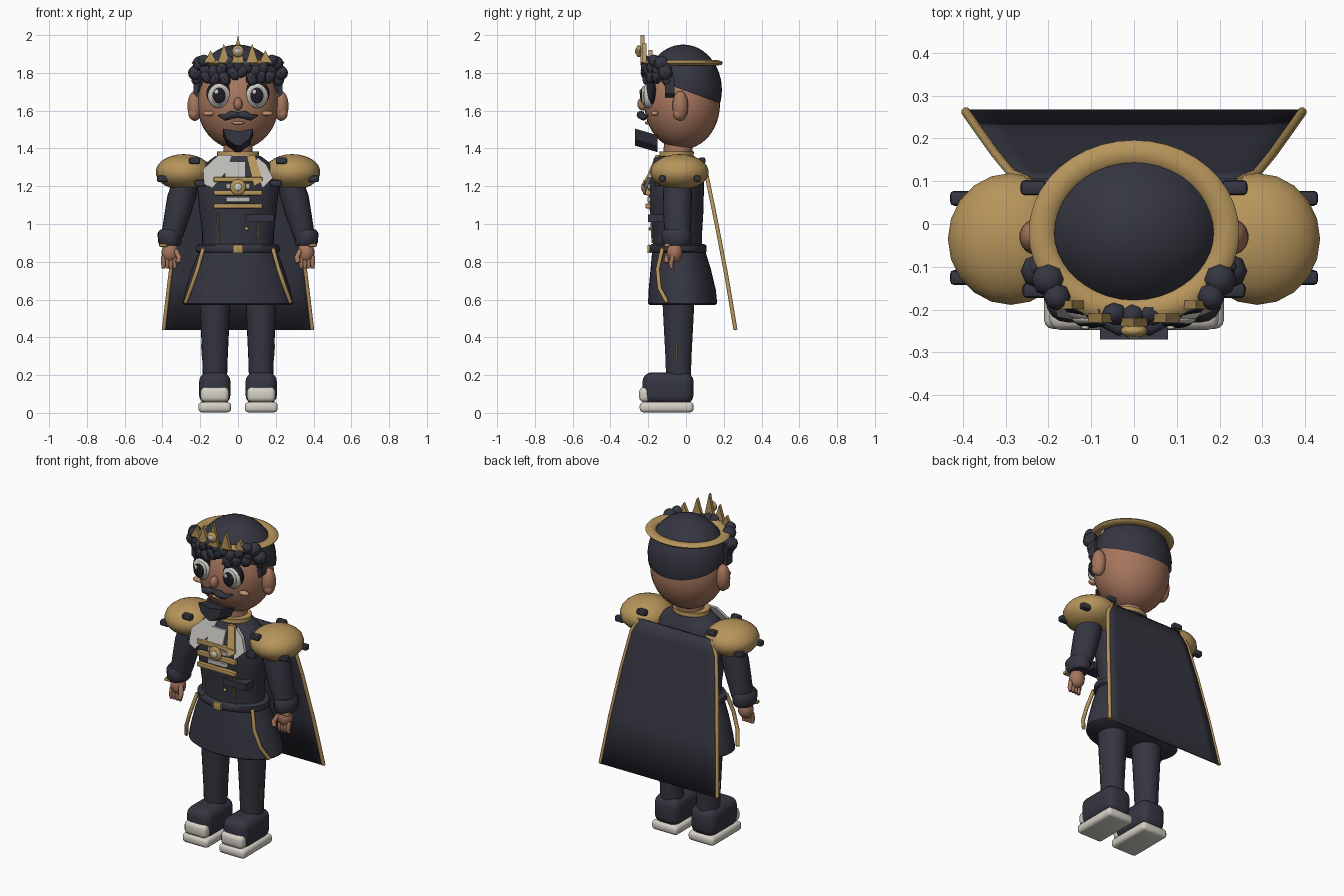
import bpy, bmesh, math, random
from mathutils import Vector, Matrix

random.seed(4)
cube = bpy.data.objects.get("Cube")
if cube:
    bpy.data.objects.remove(cube, do_unlink=True)


def material(name, rgb):
    m = bpy.data.materials.new(name)
    m.use_nodes = True
    m.diffuse_color = (*rgb, 1)
    m.node_tree.nodes["Principled BSDF"].inputs["Base Color"].default_value = (*rgb, 1)
    return m


NAVY = material("navy cloth", (.036, .036, .053))
GOLD = material("gold", (.47, .30, .105))
SKIN = material("brown skin", (.38, .18, .11))
BLUSH = material("cheek blush", (.50, .27, .16))
WHITE = material("off white", (.66, .63, .56))
GREY = material("light grey", (.50, .49, .47))
BLACK = material("near black", (.012, .012, .017))


def finish(name, bm, mat, angle=40):
    bmesh.ops.recalc_face_normals(bm, faces=bm.faces)
    me = bpy.data.meshes.new(name)
    bm.to_mesh(me)
    bm.free()
    ob = bpy.data.objects.new(name, me)
    bpy.context.collection.objects.link(ob)
    me.materials.append(mat)
    bpy.ops.object.select_all(action='DESELECT')
    ob.select_set(True)
    bpy.context.view_layer.objects.active = ob
    bpy.ops.object.shade_smooth_by_angle(angle=math.radians(angle))
    return ob


def ball(name, loc, size, mat, seg=20, rot=None, cut=None):
    bm = bmesh.new()
    bmesh.ops.create_uvsphere(bm, u_segments=seg, v_segments=max(6, seg * 2 // 3), radius=1)
    r = rot.to_4x4() if rot else Matrix()
    bm.transform(Matrix.Translation(loc) @ r @ Matrix.Diagonal((*size, 1)))
    if cut:
        bmesh.ops.bisect_plane(bm, geom=bm.verts[:] + bm.edges[:] + bm.faces[:],
                               plane_co=cut[0], plane_no=cut[1], clear_inner=True)
    return finish(name, bm, mat)


def loft(name, rings, mat, n=28):
    """Stack of ellipses: (z, rx, ry, yc, xc)."""
    bm = bmesh.new()
    loops = []
    for z, rx, ry, yc, xc in rings:
        loops.append([bm.verts.new((xc + rx * math.cos(a), yc + ry * math.sin(a), z))
                      for a in (math.tau * i / n for i in range(n))])
    for a, b in zip(loops, loops[1:]):
        for i in range(n):
            bm.faces.new((a[i], a[(i + 1) % n], b[(i + 1) % n], b[i]))
    bm.faces.new(loops[0])
    bm.faces.new(loops[-1])
    return finish(name, bm, mat, 50)


def box(name, loc, dims, mat, bevel=.01, seg=3):
    bm = bmesh.new()
    bmesh.ops.create_cube(bm, size=1)
    bm.transform(Matrix.Translation(loc) @ Matrix.Diagonal((*dims, 1)))
    if bevel:
        bmesh.ops.bevel(bm, geom=bm.edges[:], offset=bevel, segments=seg, profile=.5, affect='EDGES')
    return finish(name, bm, mat)


def plate(name, pts, y, depth, mat, lean=0, shear=0):
    """Outline in x and z pushed back along y; lean tips it back with height."""
    bm = bmesh.new()
    z0 = min(p[1] for p in pts)
    front = [bm.verts.new((x, y + lean * (z - z0), z)) for x, z in pts]
    back = [bm.verts.new((x, y + depth + lean * (z - z0), z + shear)) for x, z in pts]
    bm.faces.new(front)
    bm.faces.new(back)
    for i in range(len(pts)):
        j = (i + 1) % len(pts)
        bm.faces.new((front[i], front[j], back[j], back[i]))
    return finish(name, bm, mat, 20)


def tube(name, pts, radius, mat, taper=None):
    cu = bpy.data.curves.new(name, 'CURVE')
    cu.dimensions = '3D'
    cu.bevel_depth, cu.bevel_resolution, cu.use_fill_caps = radius, 2, True
    sp = cu.splines.new('POLY')
    sp.points.add(len(pts) - 1)
    for i, p in enumerate(pts):
        sp.points[i].co = (*p, 1)
        sp.points[i].radius = taper[i] if taper else 1
    cu.materials.append(mat)
    ob = bpy.data.objects.new(name, cu)
    bpy.context.collection.objects.link(ob)
    bpy.ops.object.select_all(action='DESELECT')
    ob.select_set(True)
    bpy.context.view_layer.objects.active = ob
    bpy.ops.object.convert(target='MESH')
    bpy.ops.object.shade_smooth_by_angle(angle=math.radians(50))


def front_y(x, rx=.245, ry=.215, yc=-.02):
    return yc - ry * math.sqrt(max(0, 1 - (x / rx) ** 2))


# Head, hair cap, neck
ball("head", (0, -.02, 1.635), (.215, .2, .24), SKIN, 36)
ball("hair_cap", (0, -.015, 1.71), (.228, .205, .24), NAVY, 36,
     cut=((0, .19, 1.635), (0, .135, .37)))
loft("neck", [(1.3, .08, .08, -.045, 0), (1.45, .075, .075, -.04, 0)], SKIN)
loft("neck_collar", [(1.32, .13, .11, -.05, 0), (1.36, .11, .09, -.05, 0),
                     (1.385, .112, .092, -.05, 0)], GOLD)

# Crown band, spikes and jewel
bm = bmesh.new()
N, M = 40, 8
ring = [[bm.verts.new(((.216 + .03 * math.cos(b)) * math.cos(a),
                       -.02 + (.186 + .03 * math.cos(b)) * math.sin(a),
                       1.853 + .014 * math.sin(b)))
         for b in (math.tau * j / M for j in range(M))] for a in (math.tau * i / N for i in range(N))]
for i in range(N):
    for j in range(M):
        p, q = ring[i], ring[(i + 1) % N]
        bm.faces.new((p[j], q[j], q[(j + 1) % M], p[(j + 1) % M]))
finish("crown_band", bm, GOLD, 60)
for x, top in ((-.145, 1.92), (-.075, 1.955), (0, 2), (.075, 1.955), (.145, 1.92)):
    plate("crown_spike", [(x - .032, 1.855), (x + .032, 1.855), (x, top)], front_y(x) - .005, .02, GOLD)
ball("crown_jewel", (0, -.25, 1.915), (.032, .016, .032), GOLD, 14)
ball("crown_jewel_centre", (0, -.262, 1.915), (.017, .008, .017), GREY, 10)

# Front curls: an upper and a lower row of faceted locks
for row, z, count in ((0, 1.815, 11), (1, 1.77, 10)):
    for i in range(count):
        x = -.215 + .43 * i / (count - 1)
        zz = z + random.uniform(-.014, .014) + .03 * (abs(x) < .06)
        tilt = Matrix.Rotation(random.uniform(-.7, .7), 3, 'Y')
        ball("hair_curl", (x, front_y(x) + .022, zz), (.03, .028, .042), NAVY, 8, tilt)

for s in (-1, 1):
    # Temple hair and ears
    for dx, y, z, r in ((.2, -.13, 1.85, .04), (.225, -.11, 1.8, .04), (.18, -.17, 1.865, .032)):
        ball("temple_curl", (s * dx, y, z), (r, r, r), NAVY, 8)
    plate("sideburn", [(s * .2, 1.78), (s * .235, 1.78), (s * .235, 1.69), (s * .215, 1.67)],
          -.11, .05, NAVY)
    ball("ear", (s * .228, -.03, 1.625), (.04, .042, .08), SKIN, 18)
    ball("ear_lobe", (s * .235, -.04, 1.585), (.028, .03, .035), SKIN, 12)

    # Eyes, brows, cheeks
    ball("eye_lash", (s * .1, -.187, 1.69), (.067, .035, .07), BLACK, 20)
    ball("eye_white", (s * .1, -.195, 1.68), (.06, .04, .067), WHITE, 20)
    ball("iris", (s * .1, -.222, 1.68), (.045, .017, .052), GREY, 18)
    ball("pupil", (s * .1, -.228, 1.68), (.037, .015, .044), BLACK, 18)
    ball("eye_glint", (s * .1 - .014, -.242, 1.7), (.011, .005, .013), WHITE, 10)
    tube("brow", [(s * .045, -.215, 1.755), (s * .1, -.2, 1.775), (s * .16, -.165, 1.755)],
         .011, NAVY, (.7, 1, .5))
    ball("cheek", (s * .155, -.165, 1.585), (.032, .02, .014), BLUSH, 14)

    # Moustache half
    tube("moustache", [(0, -.232, 1.578), (s * .035, -.24, 1.578), (s * .07, -.225, 1.563),
                       (s * .105, -.2, 1.575)], .022, NAVY, (.6, 1, .75, .15))

    # Epaulette with dark studs
    ball("epaulette", (s * .288, -.035, 1.275), (.148, .155, .095), GOLD, 20)
    for dx, y, z in ((.23, -.155, 1.335), (.235, .085, 1.335), (.4, -.125, 1.24), (.4, .06, 1.24),
                     (.2, -.15, 1.215)):
        box("epaulette_stud", (s * dx, y, z), (.06, .035, .035), NAVY, .01, 2)

    # Arm, cuff, hand
    loft("sleeve", [(1.27, .06, .07, -.045, s * .27), (1.15, .077, .077, -.045, s * .297),
                    (1.05, .07, .075, -.045, s * .32), (.93, .058, .068, -.045, s * .35)], NAVY, 20)
    loft("cuff", [(.885, .052, .066, -.05, s * .36), (.9, .062, .078, -.05, s * .36),
                  (.95, .064, .08, -.05, s * .363), (.97, .052, .068, -.05, s * .36)], NAVY, 18)
    box("cuff_trim", (s * .395, -.1, .888), (.045, .03, .018), GOLD, .006, 2)
    ball("palm", (s * .36, -.06, .85), (.045, .042, .055), SKIN, 16)
    for k in range(4):
        x = s * (.335 + .02 * k)
        tube("finger", [(x, -.07, .83), (x, -.08, .79), (x, -.075, .765)], .0125, SKIN, (1, 1, .7))
    tube("thumb", [(s * .33, -.08, .86), (s * .312, -.1, .825), (s * .318, -.105, .795)], .014, SKIN)

    # Leg and shoe
    loft("leg", [(.15, .063, .065, -.04, s * .122), (.3, .068, .07, -.04, s * .122),
                 (.6, .082, .086, -.04, s * .122)], NAVY, 22)
    tube("leg_seam", [(s * .186, -.05, .29), (s * .192, -.05, .365)], .005, GOLD)
    box("shoe", (s * .123, -.095, .13), (.166, .27, .17), NAVY, .05, 4)
    box("sole", (s * .123, -.1025, .03), (.174, .285, .055), WHITE, .02)
    box("toe_cap", (s * .123, -.215, .097), (.15, .065, .08), WHITE, .025)

    # Skirt trim, chest cords, cape trim
    tube("skirt_trim", [(s * .185, -.125, .87), (s * .215, -.15, .76), (s * .25, -.14, .66),
                        (s * .278, -.1, .585)], .011, GOLD)
    tube("chest_cord", [(s * .105, -.185, 1.06), (s * .107, -.178, .9)], .005, GOLD)

# Nose, mouth, goatee
ball("nose", (0, -.228, 1.635), (.024, .03, .035), SKIN, 14)
ball("mouth", (0, -.205, 1.535), (.035, .012, .009), BLUSH, 12)
plate("goatee", [(-.08, 1.505), (0, 1.49), (.08, 1.505), (.06, 1.45), (.012, 1.415), (-.012, 1.415),
                 (-.06, 1.45)], -.27, .12, NAVY, shear=-.035)

# Jacket, skirt, belt
loft("jacket", [(.85, .19, .13, -.045, 0), (.95, .19, .13, -.045, 0), (1.08, .205, .143, -.05, 0),
                (1.22, .22, .147, -.052, 0), (1.3, .2, .13, -.05, 0), (1.36, .12, .095, -.05, 0)], NAVY, 36)
loft("skirt", [(.57, .28, .172, -.018, 0), (.58, .293, .183, -.018, 0), (.65, .278, .178, -.02, 0),
               (.76, .245, .16, -.028, 0), (.87, .2, .138, -.04, 0)], NAVY, 36)
loft("belt", [(.848, .212, .145, -.042, 0), (.856, .222, .152, -.042, 0),
              (.885, .22, .15, -.042, 0), (.893, .205, .14, -.042, 0)], NAVY, 36)
box("belt_buckle", (0, -.195, .868), (.055, .02, .045), GOLD, .006, 2)

# Cravat flaps and sash
plate("left_flap", [(.1, 1.355), (.15, 1.315), (.185, 1.245), (.13, 1.19), (.095, 1.28)],
      -.225, .02, GREY, lean=.4)
plate("right_flap", [(-.105, 1.365), (-.185, 1.29), (-.18, 1.21), (-.135, 1.19), (-.06, 1.28),
                     (-.03, 1.365)], -.225, .02, GREY, lean=.4)
plate("centre_flap", [(-.06, 1.33), (.04, 1.33), (.04, 1.25), (-.07, 1.25)], -.205, .03, GREY, lean=.4)
plate("sash", [(.045, 1.36), (.09, 1.365), (.13, 1.225), (.085, 1.2)], -.23, .02, GOLD, lean=.42)

# Chest bars, medallion, pocket, buttons
for z in (1.235, 1.165, 1.095):
    box("chest_bar", (0, -.2, z), (.26, .03, .026), GOLD, .006, 2)
for z in (1.2, 1.13):
    box("chest_panel", (0, -.195, z), (.13, .02, .03), GREY, .004, 1)
ball("medallion", (0, -.218, 1.195), (.042, .014, .042), GOLD, 16)
ball("medallion_centre", (0, -.23, 1.195), (.02, .008, .02), WHITE, 12)
plate("pocket_flap", [(.04, 1.05), (.19, 1.05), (.19, 1.01), (.04, 1.01)], -.2, .08, NAVY)
ball("button", (.045, -.19, .975), (.011, .008, .011), GOLD, 10)

# Cape with gold side trim
rows = [(1.3, .1, .245), (1.22, .117, .285), (1.0, .162, .322), (.72, .215, .36), (.44, .262, .393)]
bm = bmesh.new()
grid = [[bm.verts.new((w * t / 6, y, z)) for t in range(-6, 7)] for z, y, w in rows]
for a, b in zip(grid, grid[1:]):
    for i in range(12):
        bm.faces.new((a[i], a[i + 1], b[i + 1], b[i]))
cape = finish("cape", bm, NAVY)
solid = cape.modifiers.new("thickness", 'SOLIDIFY')
solid.thickness, solid.offset = .012, 0
for s in (-1, 1):
    tube("cape_trim", [(s * w, y, z) for z, y, w in rows], .011, GOLD)
